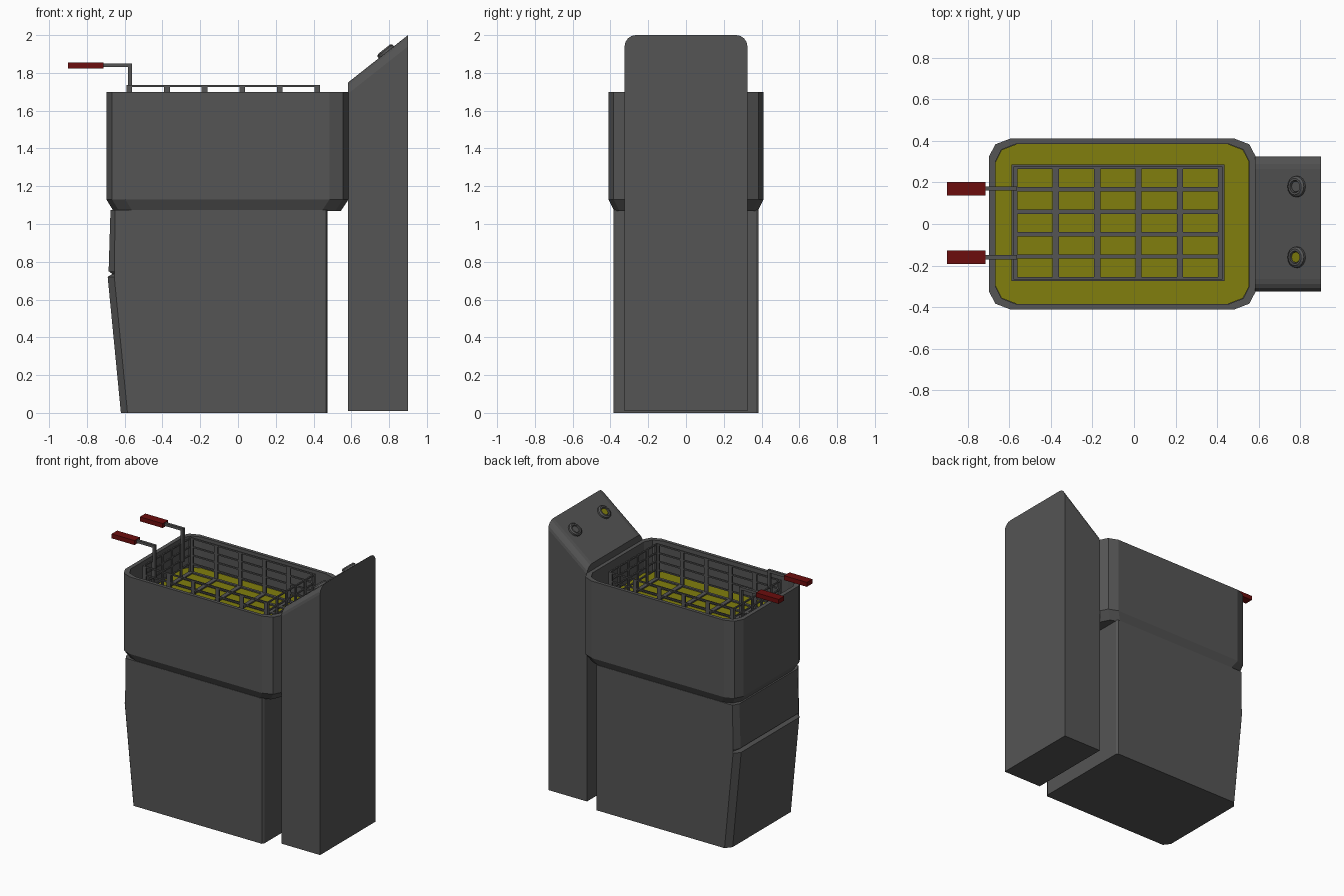
import bpy, bmesh, math
from mathutils import Matrix, Vector

cube = bpy.data.objects.get("Cube")
if cube:
    bpy.data.objects.remove(cube, do_unlink=True)


def material(name, rgb):
    m = bpy.data.materials.new(name)
    m.use_nodes = True
    m.diffuse_color = (*rgb, 1)
    bsdf = next(n for n in m.node_tree.nodes if n.type == 'BSDF_PRINCIPLED')
    bsdf.inputs["Base Color"].default_value = (*rgb, 1)
    return m


GREY = material("dark grey metal", (0.09, 0.09, 0.09))
OIL = material("oil yellow", (0.22, 0.21, 0.004))
RED = material("grip red", (0.15, 0.004, 0.004))


def finish(name, bm, mat):
    bmesh.ops.recalc_face_normals(bm, faces=bm.faces)
    me = bpy.data.meshes.new(name)
    bm.to_mesh(me)
    bm.free()
    me.materials.append(mat)
    ob = bpy.data.objects.new(name, me)
    bpy.context.collection.objects.link(ob)
    return ob


def loft(name, rings, mat, cap_end=True):
    """Skin a stack of equal-length point rings and cap the ends."""
    bm = bmesh.new()
    loops = [[bm.verts.new(p) for p in ring] for ring in rings]
    n = len(loops[0])
    for a, b in zip(loops, loops[1:]):
        for i in range(n):
            j = (i + 1) % n
            bm.faces.new((a[i], a[j], b[j], b[i]))
    bm.faces.new(loops[0])
    if cap_end:
        bm.faces.new(loops[-1])
    return finish(name, bm, mat)


def add_box(bm, x0, x1, y0, y1, z0, z1):
    size = Matrix.Diagonal((x1 - x0, y1 - y0, z1 - z0, 1))
    mid = Matrix.Translation(((x0 + x1) / 2, (y0 + y1) / 2, (z0 + z1) / 2))
    bmesh.ops.create_cube(bm, size=1, matrix=mid @ size)


# Lower cabinet: bulging left door with a slit, chamfered on its upright edges
def cabinet_ring(z, edge, inner):
    half = [(edge, 0.34), (inner, 0.385), (0.465, 0.385), (0.475, 0.37)]
    return [(x, -y, z) for x, y in half] + [(x, y, z) for x, y in reversed(half)]


loft("cabinet", [cabinet_ring(*r) for r in (
    (0, -0.62, -0.585), (0.72, -0.69, -0.655), (0.735, -0.665, -0.655),
    (0.75, -0.685, -0.655), (1.075, -0.675, -0.65))], GREY)


# Vat: rounded tub with a chamfered underside and a hollow inside
def tub_ring(z, x0, x1, y):
    corner = [(0, 0.085), (0.03, 0.027), (0.1, 0)]
    left = [(x0 + a, y - b) for a, b in corner]
    right = [(x1 - a, y - b) for a, b in reversed(corner)]
    half = left + right
    return [(px, py, z) for px, py in half] + [(px, -py, z) for px, py in reversed(half)]


OIL_Z = 1.47
loft("vat", [tub_ring(*r) for r in (
    (1.07, -0.66, 0.545, 0.38), (1.13, -0.697, 0.585, 0.41), (1.7, -0.697, 0.585, 0.41),
    (1.7, -0.667, 0.555, 0.385), (OIL_Z - 0.01, -0.667, 0.555, 0.385))], GREY)
loft("oil", [tub_ring(z, -0.666, 0.554, 0.384) for z in (OIL_Z - 0.008, OIL_Z)], OIL)

# Control tower: rounded top, sheared into a sloping panel
X0, X1, SLOPE = 0.583, 0.9, 0.79
section = [(-0.325, 0.01), (0.325, 0.01)]
arc = [(0.265 + 0.06 * math.cos(t * math.pi / 8), 1.94 + 0.06 * math.sin(t * math.pi / 8))
       for t in range(5)]
section += arc + [(-y, z) for y, z in reversed(arc)]
loft("control_tower", [[(x, y, z - (SLOPE * (X1 - x) if z > 1 else 0)) for y, z in section]
                       for x in (X0, X1)], GREY)

# Dials on the sloping panel: a raised ring around a small lamp
tilt = Matrix.Rotation(-math.atan(SLOPE), 4, 'Y')


def lathe(name, y, profile, mat):
    base = Matrix.Translation((0.785, y, 2 - SLOPE * (X1 - 0.785))) @ tilt
    loft(name, [[base @ Vector((r * math.cos(k * math.tau / 16), r * math.sin(k * math.tau / 16), h))
                 for k in range(16)] for r, h in profile], mat)


for side, y, lamp in (("left", 0.18, GREY), ("right", -0.16, OIL)):
    lathe("dial_ring_" + side, y, ((0.052, -0.01), (0.05, 0.012), (0.04, 0.02),
                                   (0.03, 0.02), (0.028, 0.002)), GREY)
    lathe("dial_lamp_" + side, y, ((0.027, -0.005), (0.025, 0.012)), lamp)

# Wire basket: floor grid, uprights and wall rails
BX0, BX1, BY0, BY1, BZ0, BZ1 = -0.59, 0.435, -0.275, 0.285, 1.475, 1.735
xs = [-0.575 + 0.199 * i for i in range(6)]
ys = [-0.265 + 0.108 * i for i in range(6)]
bm = bmesh.new()
W, T = 0.015, 0.01
for x in xs:
    add_box(bm, x - W, x + W, BY0, BY1, BZ0, BZ0 + T)
    for y in (BY0, BY1 - T):
        add_box(bm, x - W, x + W, y, y + T, BZ0, BZ1)
for y in ys:
    add_box(bm, BX0, BX1, y - T, y + T, BZ0, BZ0 + T)
    for x in (BX0, BX1 - T):
        add_box(bm, x, x + T, y - T, y + T, BZ0, BZ1)
for k in range(5):
    z = BZ0 + k * (BZ1 - BZ0 - T) / 4
    for y in (BY0, BY1 - T):
        add_box(bm, BX0, BX1, y, y + T, z, z + T)
    for x in (BX0, BX1 - T):
        add_box(bm, x, x + T, BY0, BY1, z, z + T)
finish("wire_basket", bm, GREY)

# Cranked handles with red grips
for side, y in (("left", 0.17), ("right", -0.16)):
    bm = bmesh.new()
    add_box(bm, -0.582, -0.562, y - T, y + T, 1.6, 1.85)
    add_box(bm, -0.72, -0.562, y - T, y + T, 1.83, 1.85)
    finish("handle_rod_" + side, bm, GREY)
    bm = bmesh.new()
    add_box(bm, -0.9, -0.713, y - 0.032, y + 0.032, 1.822, 1.855)
    finish("handle_grip_" + side, bm, RED)
